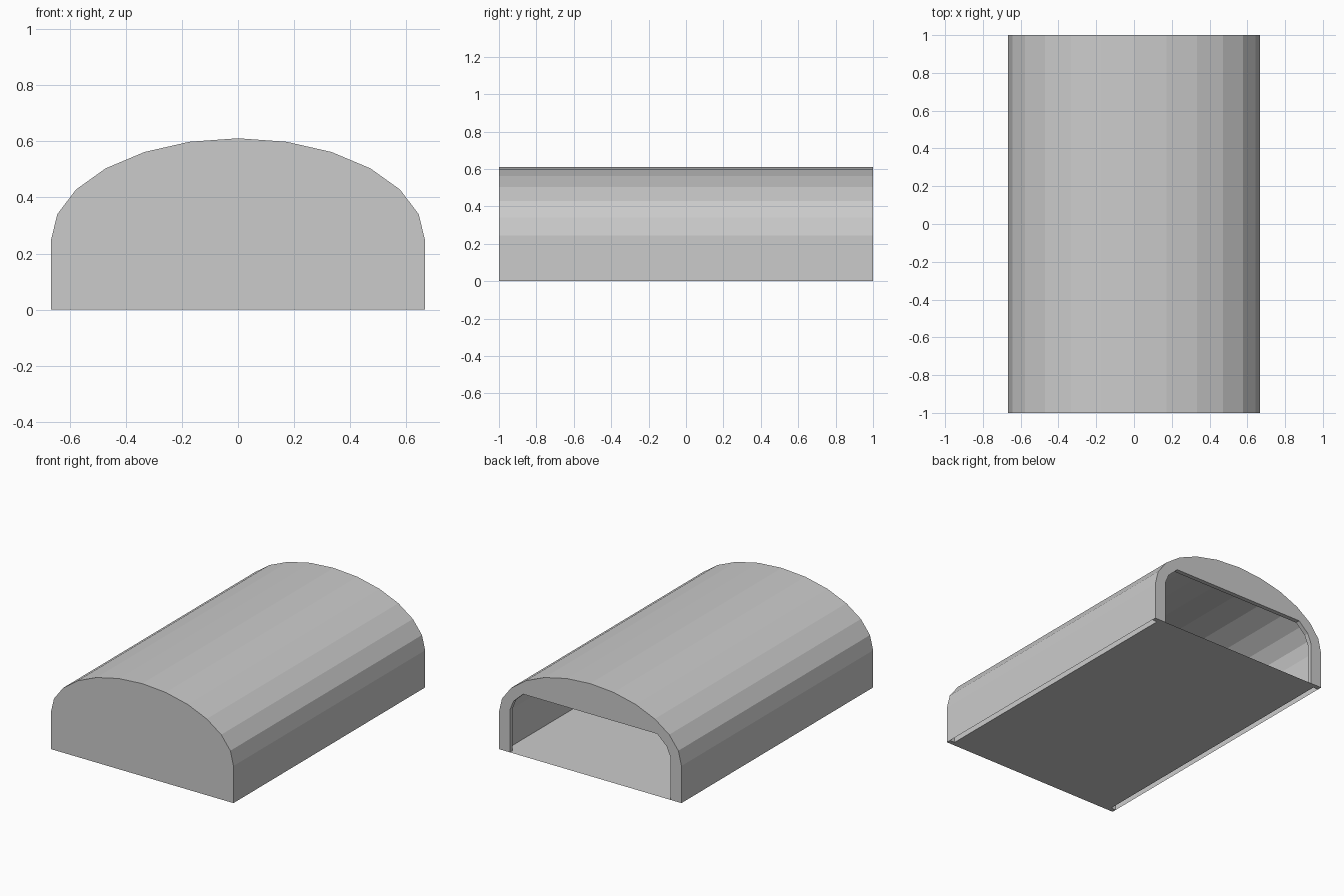
import bpy, bmesh
from math import cos, sin, radians

if "Cube" in bpy.data.objects:
    bpy.data.objects.remove(bpy.data.objects["Cube"])

L, T = 1.0, 0.03      # half length, end wall thickness
SPRING = 0.245        # height where the arch starts
INNER = 0.63          # half width of the inner lining
DOOR = 0.587          # half width of the back opening


def arch(a, b):
    """Arch outline from the right foot over the top to the left foot."""
    pts = [(a * cos(radians(d)), SPRING + b * sin(radians(d))) for d in range(0, 181, 15)]
    return [(a, 0)] + pts + [(-a, 0)]


def finish(name, bm):
    me = bpy.data.meshes.new(name)
    bm.to_mesh(me)
    bm.free()
    ob = bpy.data.objects.new(name, me)
    bpy.context.collection.objects.link(ob)
    return ob


def sheet(name, prof, y0, y1, outward):
    """Thin open skin: an outline swept along y."""
    bm = bmesh.new()
    rows = [[bm.verts.new((x, y, z)) for x, z in prof] for y in (y0, y1)]
    for i in range(len(prof) - 1):
        f = [rows[0][i], rows[0][i + 1], rows[1][i + 1], rows[1][i]]
        bm.faces.new(f[::-1] if outward else f)
    return finish(name, bm)


def slab(name, prof, y0, y1):
    """Solid end wall: a closed outline given depth along y."""
    bm = bmesh.new()
    face = bm.faces.new([bm.verts.new((x, y0, z)) for x, z in prof])
    ext = bmesh.ops.extrude_face_region(bm, geom=[face], use_keep_orig=True)
    moved = [v for v in ext["geom"] if isinstance(v, bmesh.types.BMVert)]
    bmesh.ops.translate(bm, verts=moved, vec=(0, y1 - y0, 0))
    bmesh.ops.recalc_face_normals(bm, faces=bm.faces)
    return finish(name, bm)


outer = arch(0.667, 0.366)

# Vaulted skin and the lining inside it, with an open gap underneath
sheet("outer_shell", outer, -L + T, L - T, True)
sheet("inner_lining", arch(INNER, 0.33), -L + T, L - T, False)

# Closed front wall
slab("front_wall", outer, -L, -L + T)

# Back wall with a flat-topped opening
half = [(DOOR, 0), (DOOR, 0.28), (0.56, 0.345), (0.49, 0.41)]
opening = half + [(-x, z) for x, z in reversed(half)]
slab("back_wall", outer + opening[::-1], L - T, L)

# Floor, running out through the opening
bm = bmesh.new()
plan = [(INNER, -L + T), (INNER, L - T), (DOOR, L - T), (DOOR, L)]
plan += [(-x, y) for x, y in reversed(plan)]
floor = bm.faces.new([bm.verts.new((x, y, 0)) for x, y in plan])
floor.normal_update()
if floor.normal.z > 0:
    floor.normal_flip()
finish("floor", bm)
